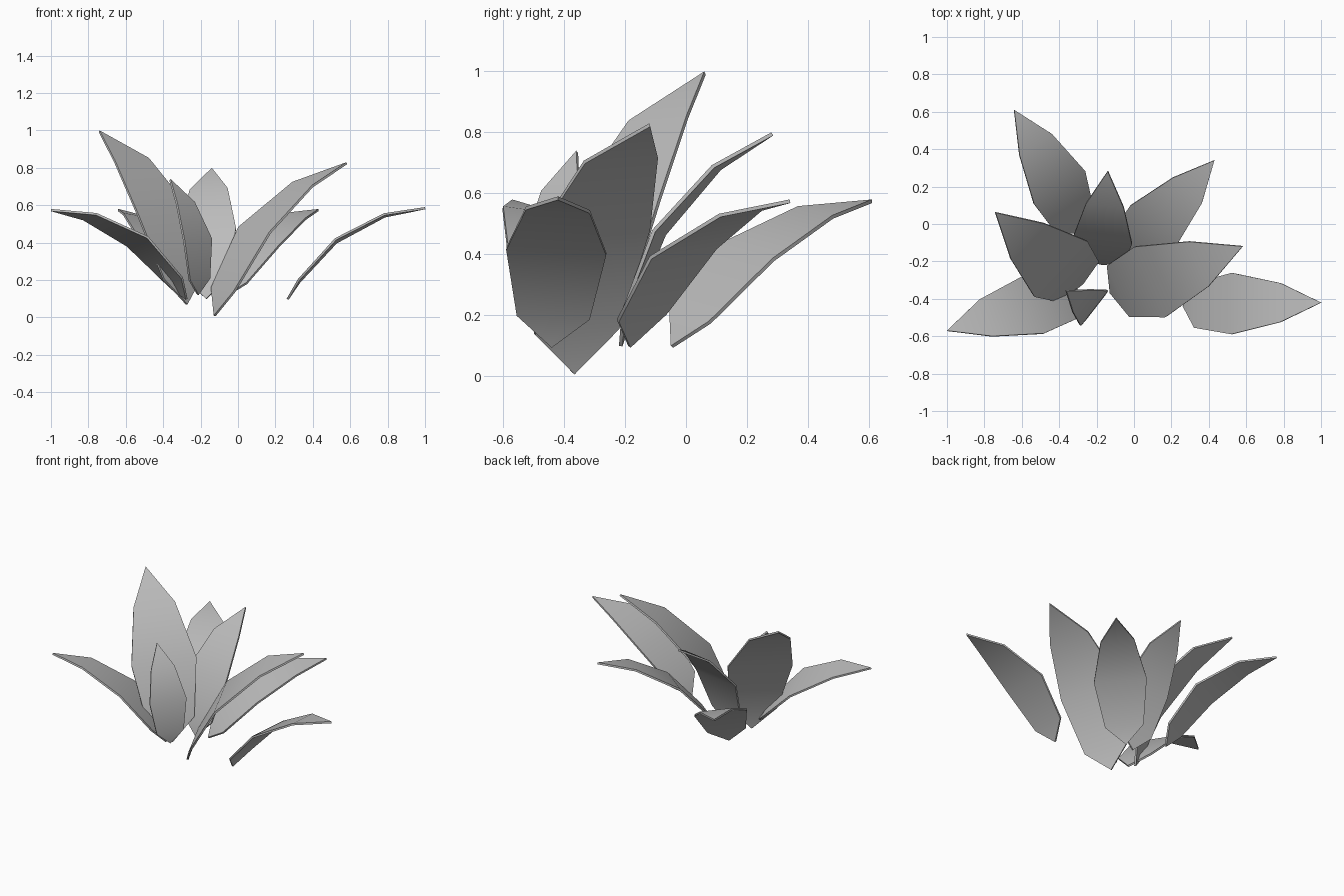
import bpy, math
from mathutils import Vector

cube = bpy.data.objects.get("Cube")
if cube:
    bpy.data.objects.remove(cube, do_unlink=True)

grey = bpy.data.materials.new("leaf_grey")
grey.use_nodes = True
colour = (0.5, 0.5, 0.5, 1)
grey.diffuse_color = colour
grey.node_tree.nodes["Principled BSDF"].inputs["Base Color"].default_value = colour

# Shared leaf shape: distance along, arch height, half width (per unit length)
STATIONS = [(0.12, 0.055, 0.135), (0.44, 0.134, 0.185), (0.77, 0.10, 0.118)]
THICKNESS = 0.012


def leaf(name, base, tip, across):
    """Arched leaf from base to tip; across points to its right edge."""
    base, tip = Vector(base), Vector(tip)
    chord = tip - base
    size = chord.length
    along = chord.normalized()
    up = Vector(across).cross(along).normalized()
    side = along.cross(up)
    verts = [base]
    for t, arch, half in STATIONS:
        mid = base + size * (t * along + arch * up)
        verts += [mid - size * half * side, mid + size * half * side]
    verts.append(tip)
    faces = [(0, 2, 1), (1, 2, 4, 3), (3, 4, 6, 5), (5, 6, 7)]
    mesh = bpy.data.meshes.new(name)
    mesh.from_pydata(verts, [], faces)
    mesh.materials.append(grey)
    obj = bpy.data.objects.new(name, mesh)
    bpy.context.collection.objects.link(obj)
    # Thin blade with crisp rim and smooth faces
    solid = obj.modifiers.new("blade", "SOLIDIFY")
    solid.thickness = THICKNESS
    solid.offset = -1
    bpy.ops.object.select_all(action="DESELECT")
    obj.select_set(True)
    bpy.context.view_layer.objects.active = obj
    bpy.ops.object.modifier_apply(modifier="blade")
    bpy.ops.object.shade_smooth_by_angle(angle=math.radians(40))


# Tall inner leaves
leaf("tall_right_leaf", (-0.27, -0.32, 0.07), (-0.74, 0.06, 1.0), (0.27, 0.30, 0.04))
leaf("tall_left_leaf", (-0.13, -0.37, 0.01), (0.58, -0.12, 0.83), (0.17, -0.37, -0.02))
leaf("back_upright_leaf", (-0.17, -0.22, 0.10), (-0.14, 0.28, 0.80), (0.33, -0.03, 0.02))
leaf("small_front_leaf", (-0.21, -0.43, 0.12), (-0.36, -0.36, 0.74), (0.16, 0.20, 0.0))

# Low spreading leaves
leaf("back_right_leaf", (-0.29, -0.05, 0.10), (-0.64, 0.61, 0.58), (0.27, 0.19, -0.04))
leaf("back_left_leaf", (-0.095, -0.19, 0.10), (0.43, 0.34, 0.58), (0.26, -0.20, -0.02))
leaf("side_left_leaf", (0.26, -0.44, 0.10), (1.0, -0.42, 0.59), (0.0, -0.33, 0.02))
leaf("side_right_leaf", (-0.27, -0.38, 0.10), (-1.0, -0.57, 0.58), (-0.11, 0.30, -0.04))
